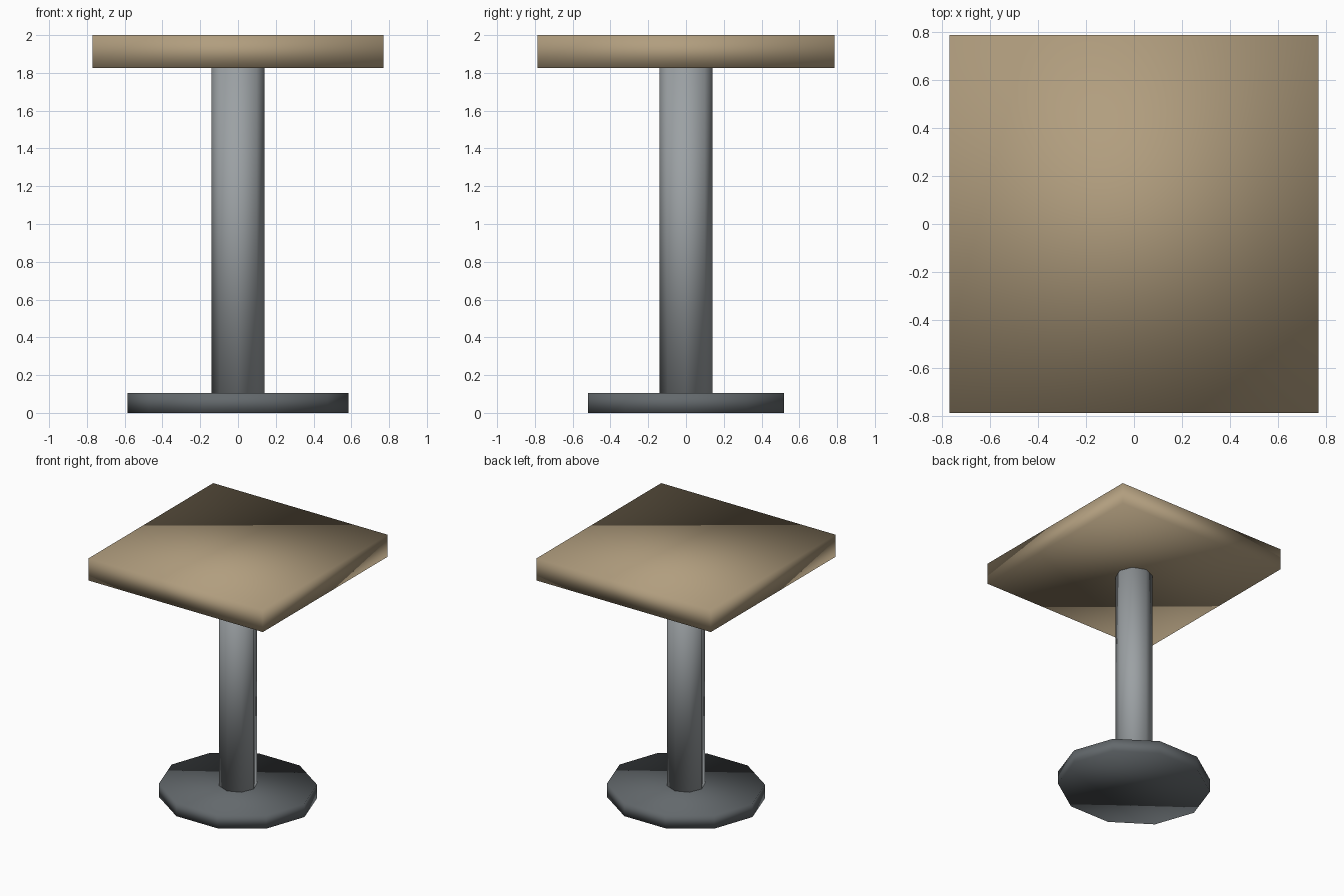
import bpy
import bmesh
import math
from mathutils import Matrix

cube = bpy.data.objects.get("Cube")
if cube:
    bpy.data.objects.remove(cube, do_unlink=True)


def make_material(name, color):
    mat = bpy.data.materials.new(name)
    mat.use_nodes = True
    mat.diffuse_color = (*color, 1)
    mat.node_tree.nodes["Principled BSDF"].inputs["Base Color"].default_value = (*color, 1)
    return mat


def make_prism(name, mat, sides, rx, ry, z0, z1, turn=0):
    """Closed prism: a turned regular polygon stretched to radii rx and ry."""
    bm = bmesh.new()
    bmesh.ops.create_cone(bm, cap_ends=True, segments=sides,
                          radius1=1, radius2=1, depth=1,
                          matrix=Matrix.Rotation(math.radians(turn), 4, 'Z'))
    bmesh.ops.scale(bm, vec=(rx, ry, z1 - z0), verts=bm.verts)
    bmesh.ops.translate(bm, vec=(0, 0, (z0 + z1) / 2), verts=bm.verts)
    for face in bm.faces:
        face.smooth = True
    mesh = bpy.data.meshes.new(name)
    bm.to_mesh(mesh)
    bm.free()
    mesh.materials.append(mat)
    obj = bpy.data.objects.new(name, mesh)
    bpy.context.collection.objects.link(obj)
    return obj


wood = make_material("tan wood", (0.44, 0.34, 0.21))
steel = make_material("grey steel", (0.33, 0.355, 0.37))
iron = make_material("dark iron", (0.125, 0.14, 0.15))

# Ten-sided foot plate, eight-sided post, rectangular top
make_prism("foot_plate", iron, 10, 0.586, 0.545, 0, 0.105, turn=18)
make_prism("post", steel, 8, 0.14, 0.14, 0.105, 1.825)
root2 = math.sqrt(2)
make_prism("table_top", wood, 4, 0.77 * root2, 0.787 * root2, 1.825, 2, turn=45)
